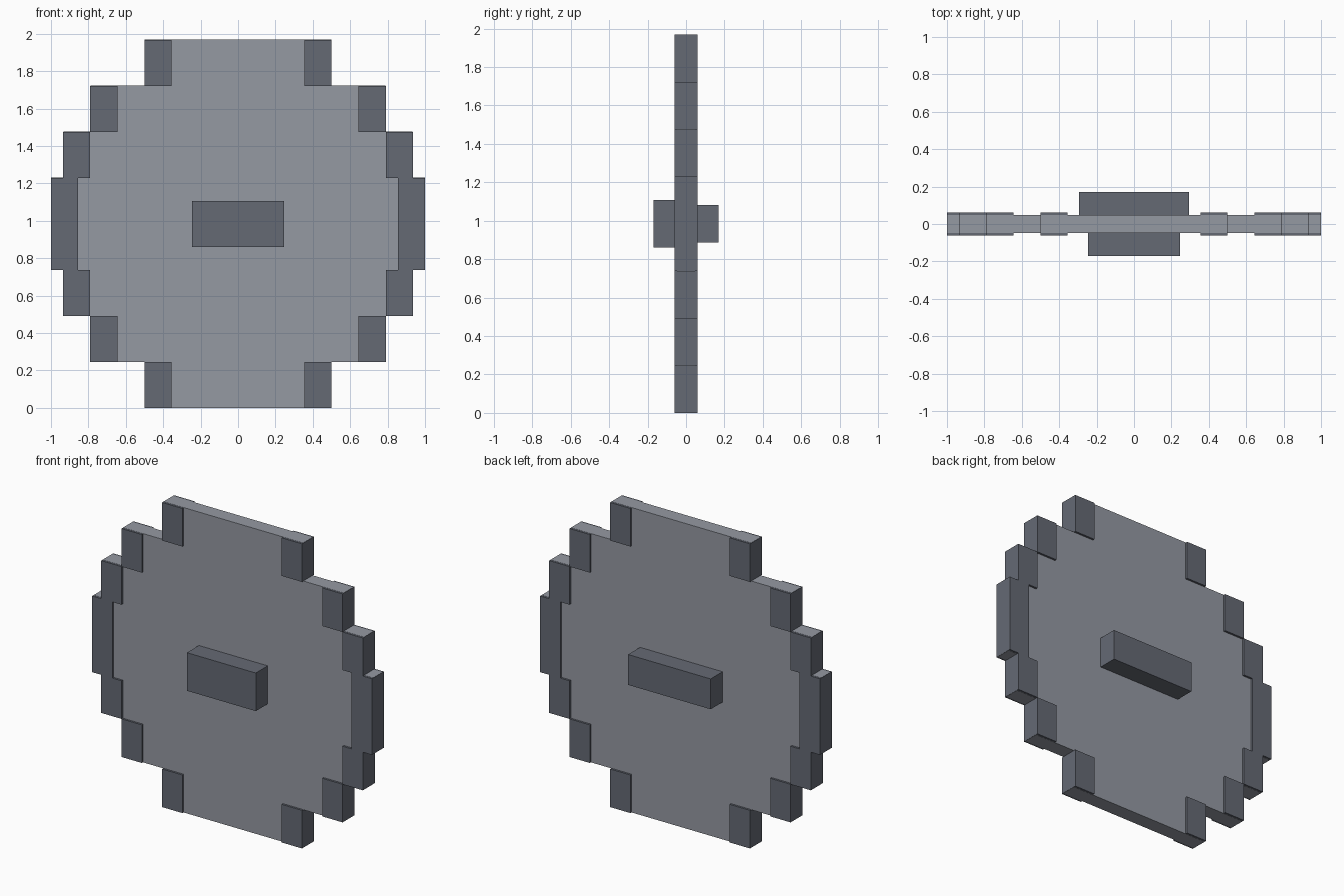
import bpy
import bmesh

if "Cube" in bpy.data.objects:
    bpy.data.objects.remove(bpy.data.objects["Cube"], do_unlink=True)


def make_material(name, rgb):
    mat = bpy.data.materials.new(name)
    mat.use_nodes = True
    mat.diffuse_color = (*rgb, 1)
    mat.node_tree.nodes["Principled BSDF"].inputs["Base Color"].default_value = (*rgb, 1)
    return mat


light_grey = make_material("light grey", (0.30, 0.32, 0.365))
dark_grey = make_material("dark grey", (0.13, 0.143, 0.175))


def finish(name, bm, mat):
    bmesh.ops.recalc_face_normals(bm, faces=bm.faces)
    mesh = bpy.data.meshes.new(name)
    bm.to_mesh(mesh)
    bm.free()
    mesh.materials.append(mat)
    obj = bpy.data.objects.new(name, mesh)
    bpy.context.collection.objects.link(obj)
    return obj


def box(name, mat, x, y, z):
    bm = bmesh.new()
    bmesh.ops.create_cube(bm, size=1)
    for v in bm.verts:
        v.co = [span[0] if c < 0 else span[1] for c, span in zip(v.co, (x, y, z))]
    return finish(name, bm, mat)


UNIT = 0.246          # height of one step
MID = 4 * UNIT        # centre height of the shield
RIM = 0.145           # width of the rim blocks
GAP = 0.001           # keeps the plate and rim faces apart

# Half width of each step, with the steps it spans above the centre
steps = [("middle", 1.0, 0, 1), ("inner", 0.935, 1, 2),
         ("outer", 0.79, 2, 3), ("end", 0.5, 3, 4)]

# Stepped plate: one quarter outline mirrored to a full profile
quarter = []
for _, half, low, high in steps:
    quarter += [(half - GAP, low * UNIT + (GAP if low else 0)),
                (half - GAP, high * UNIT + GAP)]
upper = quarter[1:]
right = [(x, -z) for x, z in reversed(upper)] + upper
outline = right + [(-x, z) for x, z in reversed(right)]
bm = bmesh.new()
face = bm.faces.new([bm.verts.new((x, -0.048, MID + z)) for x, z in outline])
extruded = bmesh.ops.extrude_face_region(bm, geom=[face])["geom"]
bmesh.ops.translate(bm, vec=(0, 0.096, 0),
                    verts=[v for v in extruded if isinstance(v, bmesh.types.BMVert)])
finish("shield_plate", bm, light_grey)

# Rim blocks on both sides, above and below the centre
for side, sx in (("left", 1), ("right", -1)):
    for name, half, low, high in steps:
        x = sorted((sx * half, sx * (half - RIM)))
        if low == 0:
            spans = [("", -high, high)]
        else:
            spans = [("upper_", low, high), ("lower_", -high, -low)]
        for level, a, b in spans:
            box(f"{side}_{level}{name}_rim", dark_grey, x, (-0.061, 0.061),
                (MID + a * UNIT, MID + b * UNIT))

# Front boss and back grip
box("front_boss", dark_grey, (-0.246, 0.246), (-0.17, -0.04), (MID - 0.123, MID + 0.123))
box("back_grip", dark_grey, (-0.295, 0.295), (0.04, 0.17), (MID - 0.098, MID + 0.098))
